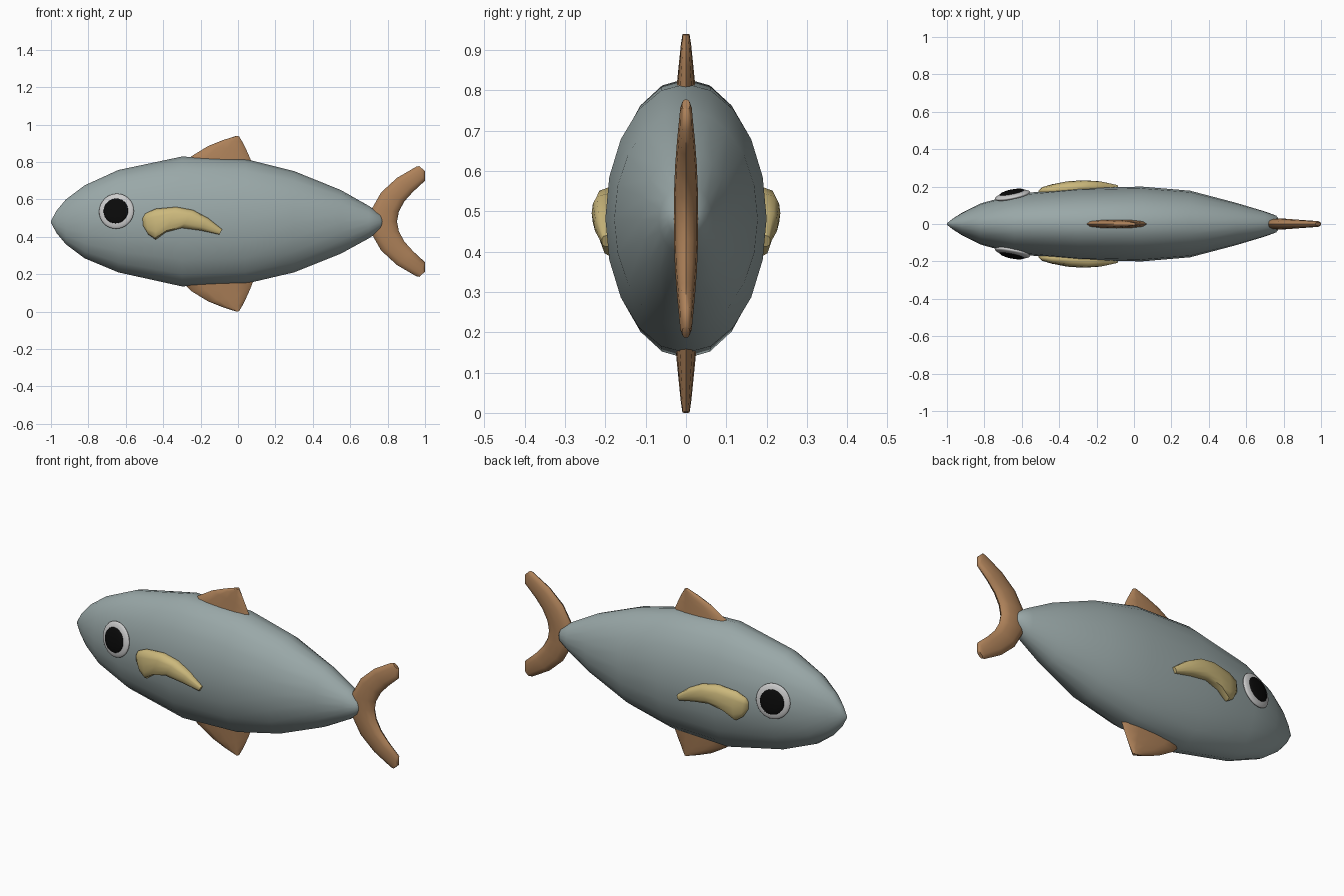
import bpy, bmesh
from math import sin, cos, pi, radians, copysign

if "Cube" in bpy.data.objects:
    bpy.data.objects.remove(bpy.data.objects["Cube"])


def material(name, rgb):
    m = bpy.data.materials.new(name)
    m.diffuse_color = (*rgb, 1)
    m.use_nodes = True
    m.node_tree.nodes["Principled BSDF"].inputs["Base Color"].default_value = m.diffuse_color
    return m


SKIN = material("skin", (0.32, 0.39, 0.39))
FIN = material("fin", (0.42, 0.22, 0.10))
SIDE_FIN = material("side_fin", (0.60, 0.48, 0.20))
WHITE = material("eye_white", (0.65, 0.65, 0.65))
BLACK = material("eye_black", (0.003, 0.003, 0.003))


def smooth(ob, angle):
    bpy.ops.object.select_all(action='DESELECT')
    ob.select_set(True)
    bpy.context.view_layer.objects.active = ob
    bpy.ops.object.shade_smooth_by_angle(angle=radians(angle))


def loft(name, stations, mat, sides, power=1.0, angle=50):
    """Skin through rounded sections: (edge A x, z, edge B x, z, centre y, half thickness)."""
    bm = bmesh.new()
    rings = []
    for ax, az, bx, bz, y, half in stations:
        ring = []
        for i in range(sides):
            a = 2 * pi * i / sides
            c = cos(a)
            s = copysign(abs(sin(a)) ** power, sin(a))
            t = (1 - c) / 2
            ring.append(bm.verts.new((ax + (bx - ax) * t, y + half * s, az + (bz - az) * t)))
        rings.append(ring)
    for r, q in zip(rings, rings[1:]):
        for i in range(sides):
            j = (i + 1) % sides
            bm.faces.new((r[i], r[j], q[j], q[i]))
    bm.faces.new(rings[0])
    bm.faces.new(rings[-1])
    bmesh.ops.recalc_face_normals(bm, faces=bm.faces)
    me = bpy.data.meshes.new(name)
    bm.to_mesh(me)
    bm.free()
    ob = bpy.data.objects.new(name, me)
    bpy.context.collection.objects.link(ob)
    me.materials.append(mat)
    smooth(ob, angle)
    return ob


# Body: x, top z, bottom z, half width
body = [(-1.0, .485, .475, .004), (-.97, .54, .42, .028), (-.92, .60, .36, .06),
        (-.82, .675, .285, .11), (-.64, .757, .21, .16), (-.30, .829, .135, .192),
        (.04, .816, .149, .20), (.30, .751, .21, .178), (.55, .65, .31, .112),
        (.70, .565, .392, .067), (.76, .525, .435, .045), (.78, .495, .465, .018)]
loft("body", [(x, t, x, b, 0, w) for x, t, b, w in body], SKIN, 20, angle=80)

# Back fin and its mirror image on the belly
fin = [(-.30, .78, .08, .78, 0, .026), (-.25, .83, .067, .815, 0, .022),
       (-.16, .885, .047, .86, 0, .017), (-.08, .917, .025, .905, 0, .013),
       (-.008, .94, .006, .937, 0, .009)]
loft("back_fin", fin, FIN, 12, 0.7)
loft("belly_fin", [(a, .94 - b, c, .94 - d, y, h) for a, b, c, d, y, h in fin], FIN, 12, 0.7)

# Forked tail, lower lobe mirrored from the upper lobe
lobe = [(.71, .54, .86, .535, 0, .030), (.765, .637, .89, .59, 0, .027),
        (.85, .715, .935, .64, 0, .022), (.955, .776, 1.0, .70, 0, .016),
        (.97, .778, 1.0, .75, 0, .010)]
low = [(a, .964 - b, c, .964 - d, y, h) for a, b, c, d, y, h in reversed(lobe)]
loft("tail_fin", low + [(.70, .482, .85, .482, 0, .03)] + lobe, FIN, 12, 0.8)

side_fin = [(-.51, .50, -.508, .46, .172, .008), (-.495, .525, -.48, .413, .178, .02),
            (-.44, .55, -.44, .385, .183, .029), (-.33, .56, -.385, .425, .19, .038),
            (-.24, .543, -.30, .447, .197, .037), (-.16, .50, -.20, .434, .197, .031),
            (-.085, .44, -.10, .412, .197, .012)]


def eye_part(name, side, offset, radius, depth, mat):
    bpy.ops.mesh.primitive_uv_sphere_add(segments=24, ring_count=16)
    ob = bpy.context.object
    ob.name = name
    ob.scale = (radius, depth, radius)
    ob.rotation_euler = (radians(8) * side, 0, radians(11.5) * side)
    ob.location = (-.65 - .2 * offset, side * (.153 + offset), .537 + .1 * offset)
    ob.data.materials.append(mat)
    smooth(ob, 60)


# Side fins and eyes on both sides
for side, label in ((-1, "right"), (1, "left")):
    loft("side_fin_" + label, [(a, b, c, d, y * side, h) for a, b, c, d, y, h in side_fin],
         SIDE_FIN, 12, 0.6)
    eye_part("eye_" + label, side, 0, .095, .022, WHITE)
    eye_part("pupil_" + label, side, .015, .067, .014, BLACK)
